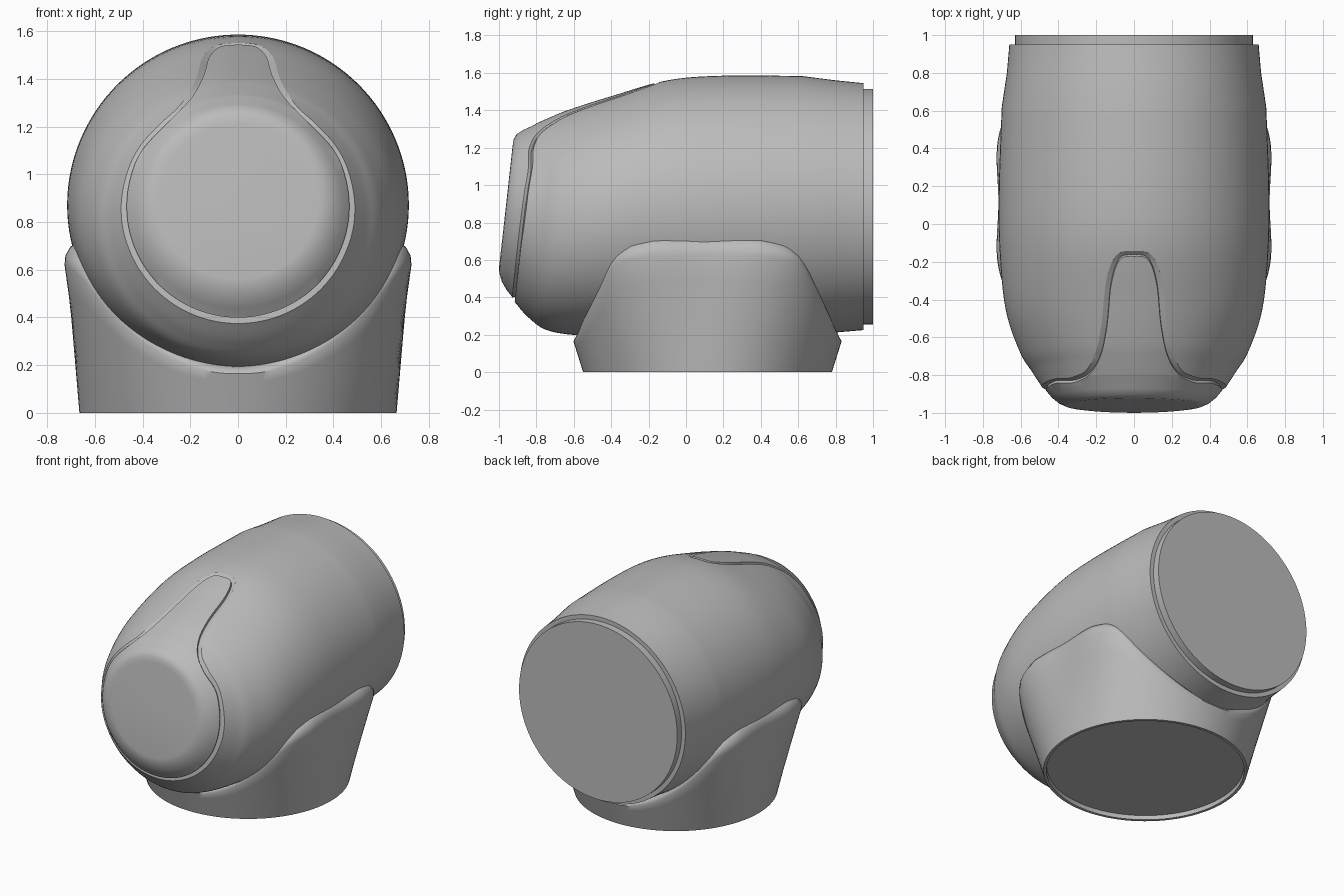
import bpy, bmesh
from math import sin, cos, pi, radians
from mathutils import Vector
from mathutils.bvhtree import BVHTree

cube = bpy.data.objects.get("Cube")
if cube:
    bpy.data.objects.remove(cube, do_unlink=True)

SEGMENTS = 128
grey = bpy.data.materials.new("mid grey")
grey.use_nodes = True
grey.diffuse_color = (0.5, 0.5, 0.5, 1)
grey.node_tree.nodes["Principled BSDF"].inputs["Base Color"].default_value = (0.5, 0.5, 0.5, 1)


def loft(name, rings, closed=False):
    """Skin a list of rings; cap the ends, or join them if closed."""
    bm = bmesh.new()
    loops = [[bm.verts.new(p) for p in ring] for ring in rings]
    pairs = list(zip(loops, loops[1:]))
    if closed:
        pairs.append((loops[-1], loops[0]))
    else:
        bm.faces.new(loops[0])
        bm.faces.new(loops[-1])
    for a, b in pairs:
        n = len(a)
        for i in range(n):
            j = (i + 1) % n
            bm.faces.new((a[i], a[j], b[j], b[i]))
    bmesh.ops.recalc_face_normals(bm, faces=bm.faces)
    mesh = bpy.data.meshes.new(name)
    bm.to_mesh(mesh)
    bm.free()
    mesh.materials.append(grey)
    obj = bpy.data.objects.new(name, mesh)
    bpy.context.collection.objects.link(obj)
    return obj


def activate(obj):
    bpy.ops.object.select_all(action='DESELECT')
    obj.select_set(True)
    bpy.context.view_layer.objects.active = obj


def smooth(obj, angle=32):
    activate(obj)
    bpy.ops.object.shade_smooth_by_angle(angle=radians(angle))


def spline(points, steps, closed=False):
    """Catmull-Rom curve through tuples of any size."""
    n, out = len(points), []
    get = (lambda i: points[i % n]) if closed else (lambda i: points[max(0, min(n - 1, i))])
    for i in range(n if closed else n - 1):
        for s in range(steps):
            t = s / steps
            out.append(tuple(
                0.5 * (2 * b + (c - a) * t + (2 * a - 5 * b + 4 * c - d) * t * t
                       + (3 * b - a - 3 * c + d) * t ** 3)
                for a, b, c, d in zip(get(i - 1), get(i), get(i + 1), get(i + 2))))
    return out if closed else out + [points[-1]]


def tilted_ring(top_y, top_z, low_y, low_z, half_width):
    ring = []
    for i in range(SEGMENTS):
        a = 2 * pi * i / SEGMENTS
        k = (1 + cos(a)) / 2
        ring.append((half_width * sin(a), low_y + (top_y - low_y) * k, low_z + (top_z - low_z) * k))
    return ring


# Main shell: top point, bottom point and half width of each section
rear = [(0.95, 1.545, 0.95, 0.225, 0.66), (0.8, 1.56, 0.8, 0.212, 0.673)]
barrel = [(0.62, 1.583, 0.62, 0.185, 0.70), (0.2, 1.585, 0.2, 0.165, 0.715),
          (-0.1, 1.56, -0.15, 0.17, 0.712), (-0.4, 1.475, -0.5, 0.19, 0.68),
          (-0.62, 1.405, -0.73, 0.22, 0.605), (-0.72, 1.365, -0.84, 0.29, 0.54),
          (-0.8, 1.33, -0.92, 0.38, 0.488)]
nose = [(-0.815, 1.32, -0.932, 0.405, 0.47), (-0.87, 1.295, -0.96, 0.44, 0.437),
        (-0.905, 1.273, -0.985, 0.485, 0.40), (-0.922, 1.245, -0.998, 0.53, 0.365),
        (-0.927, 1.21, -0.9995, 0.56, 0.335)]
sections = rear + spline(barrel, 6) + nose
shell = loft("main_shell", [tilted_ring(*s) for s in sections])

# Front panel outline: round face with a tab running up over the top
tab = [(0.08, 1.535), (0.125, 1.49), (0.15, 1.41), (0.2, 1.32), (0.3, 1.215)]
arc = [(0.47 * cos(radians(a)), 0.865 + 0.47 * sin(radians(a))) for a in range(30, -90, -15)]
half = tab + arc
outline = [(0, 1.545)] + half + [(0, 0.395)] + [(-x, z) for x, z in reversed(half)]
path = spline(outline, 6, closed=True)

# Groove cutter: an uneven wedge swept along the outline on the shell
bm = bmesh.new()
bm.from_mesh(shell.data)
tree = BVHTree.FromBMesh(bm)
bm.free()
hits = [tree.ray_cast(Vector((x, -3, z)), Vector((0, 1, 0)))[:2] for x, z in path]
count = len(hits)
wedge = [(0.032, 0.004), (0.0, -0.016), (-0.006, 0.004), (0.0, 0.03)]
cut_rings = []
for i, (point, _) in enumerate(hits):
    normal = sum((hits[(i + k) % count][1] for k in range(-4, 5)), Vector()).normalized()
    tangent = (hits[(i + 1) % count][0] - hits[i - 1][0]).normalized()
    outward = normal.cross(tangent).normalized()
    cut_rings.append([point + outward * u + normal * v for u, v in wedge])
cutter = loft("groove_cutter", cut_rings, closed=True)
cutter.hide_render = True
activate(shell)
groove = shell.modifiers.new("panel_groove", 'BOOLEAN')
groove.operation = 'DIFFERENCE'
groove.solver = 'EXACT'
groove.object = cutter
bpy.ops.object.modifier_apply(modifier=groove.name)
bpy.data.objects.remove(cutter, do_unlink=True)
smooth(shell)

# Rear plug, stepped in from the shell
plug = loft("rear_plug", [tilted_ring(y, 1.515, y, 0.255, 0.63) for y in (0.9, 1.0)])
smooth(plug)

# Neck: flared round collar whose rim dips at front and back
CENTRE_Y, BASE_R = 0.115, 0.665
rim_curve = [(0, 0.65), (0.3, 0.645), (0.43, 0.625), (0.49, 0.60), (0.535, 0.55), (0.715, 0.175), (0.9, 0.0)]


def rim_height(d):
    for (d0, h0), (d1, h1) in zip(rim_curve, rim_curve[1:]):
        if d <= d1:
            return h0 + (h1 - h0) * (d - d0) / (d1 - d0)
    return 0


def neck_radius(a, z):
    return BASE_R + z * (0.085 + 0.23 * (1 - abs(cos(a)) ** 8))


def neck_point(a, r, z):
    return (r * cos(a), CENTRE_Y + r * sin(a), z)


def solve_rim(a):
    low, high = 0.0, 0.8
    for _ in range(30):
        mid = (low + high) / 2
        if rim_height(neck_radius(a, mid) * abs(sin(a))) > mid:
            low = mid
        else:
            high = mid
    return low


angles = [2 * pi * i / SEGMENTS for i in range(SEGMENTS)]
rims = [solve_rim(a) for a in angles]
neck_rings = [[neck_point(a, BASE_R - inset, z) for a in angles]
              for inset, z in ((0.022, 0.03), (0.02, 0.0), (0.0, 0.0))]
for f in (0.25, 0.5, 0.75, 0.96):
    neck_rings.append([neck_point(a, neck_radius(a, h * f), h * f) for a, h in zip(angles, rims)])
for inset, rise in ((0.008, 0.2), (0.03, 0.75), (0.06, 1.0), (0.2, 1.0)):
    neck_rings.append([neck_point(a, neck_radius(a, h) - inset, h + rise * (0.025 + 0.045 * abs(cos(a))))
                       for a, h in zip(angles, rims)])
neck_rings.append([neck_point(a, 0.3, 0.4) for a in angles])
neck = loft("neck_collar", neck_rings)
smooth(neck, 40)
